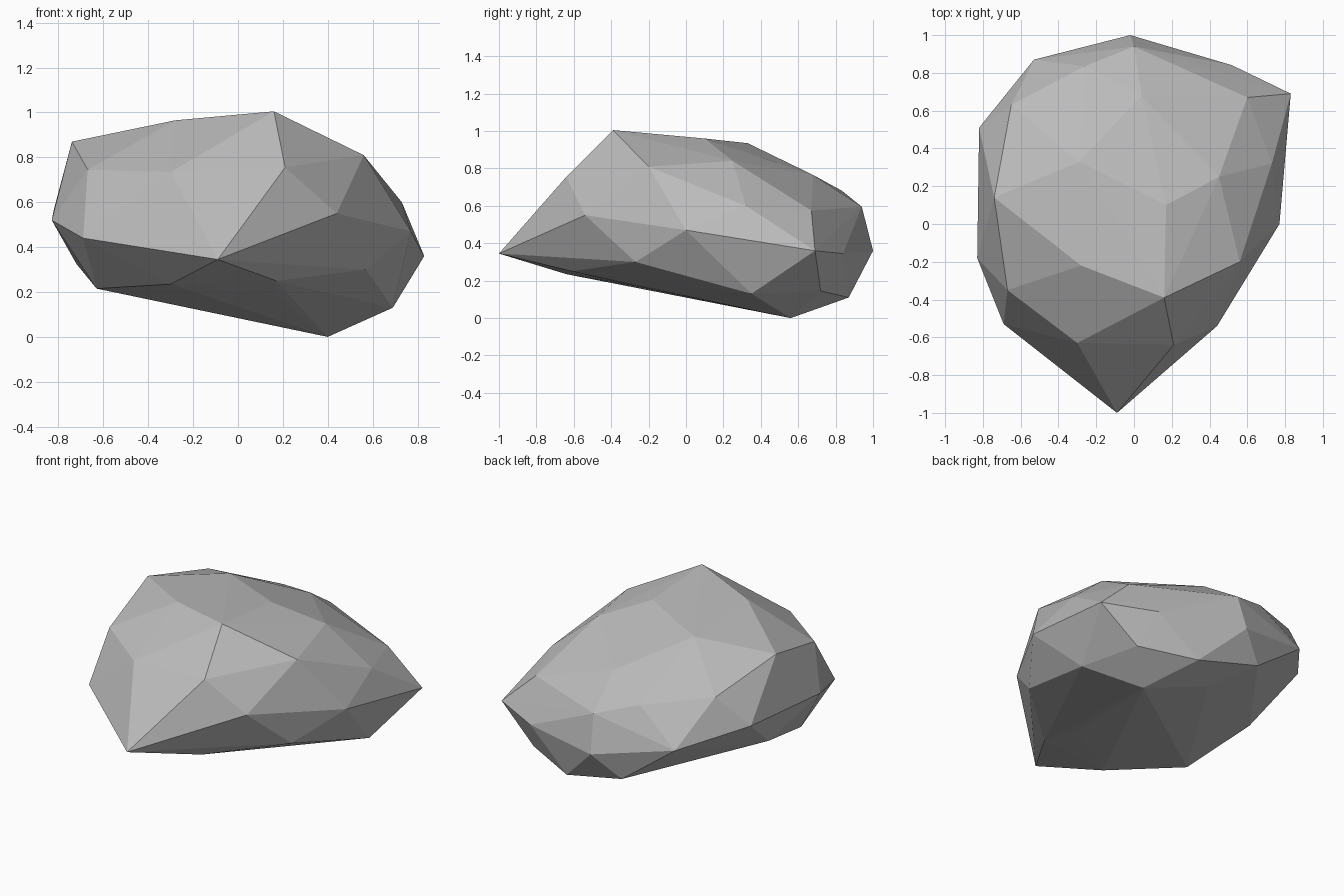
import bpy
import bmesh
from mathutils import Vector

# Remove the default cube only
default_cube = bpy.data.objects.get("Cube")
if default_cube:
    bpy.data.objects.remove(default_cube, do_unlink=True)

UNIT = 0.01  # the outlines below are given in hundredths

# Underside: low corners that the boulder rests on
underside = [(40, 56, 0), (0, 67, 11), (24, 87, 11), (69, 35, 13),
             (58, 72, 14.5), (17, -31, 18), (-30, 6, 16.5), (-18, 91, 21)]

# Lower belly: edge where the sides turn under
belly = [(57, -27, 30), (17, -61, 25), (-30, -64, 23.5),
         (-63, -27, 21.5), (-72, 19, 32.5)]

# Waist: widest outline, pointed at the front
waist = [(-2, 100, 36), (52, 84, 34.5), (83, 69, 36), (77, 0, 47),
         (44, -54, 55), (-9, -100, 34.5), (-69, -53, 44),
         (-83, -18, 52), (-82, 51, 57), (-53, 87, 47)]

# Shoulder: facets between the waist and the crown
shoulder = [(0, 94, 59.5), (-26, 83.5, 68), (-65, 63, 75.5), (4, 68, 76.5),
            (60, 67, 57.5), (73, 32, 60), (-67, -35, 74.5),
            (-30, -63, 73.5), (21, -64, 75.5)]

# Crown: top plateau, highest near the front
crown = [(45, 25, 84), (-29, 33, 93.5), (-74, 14, 87), (17, 10, 96),
         (56, -20, 81), (-28, -22, 96.5), (16, -39, 100.5)]


def make_material(name, colour):
    """One flat colour for both viewport and render."""
    material = bpy.data.materials.new(name)
    material.use_nodes = True
    material.diffuse_color = colour
    shader = next(node for node in material.node_tree.nodes
                  if node.type == 'BSDF_PRINCIPLED')
    shader.inputs["Base Color"].default_value = colour
    shader.inputs["Roughness"].default_value = 0.9
    return material


def faceted_shell(name, outlines, material):
    """Wrap stacked outlines in a closed, flat-faced shell."""
    bm = bmesh.new()
    for outline in outlines:
        for corner in outline:
            bm.verts.new(Vector(corner) * UNIT)
    hull = bmesh.ops.convex_hull(bm, input=bm.verts, use_existing_faces=False)
    leftovers = {item for key in ("geom_interior", "geom_unused")
                 for item in hull[key] if isinstance(item, bmesh.types.BMVert)}
    bmesh.ops.delete(bm, geom=list(leftovers), context='VERTS')
    bmesh.ops.recalc_face_normals(bm, faces=bm.faces)
    for face in bm.faces:
        face.smooth = False

    mesh = bpy.data.meshes.new(name)
    bm.to_mesh(mesh)
    bm.free()
    mesh.materials.append(material)
    shell = bpy.data.objects.new(name, mesh)
    bpy.context.collection.objects.link(shell)
    return shell


# Boulder: a single chiselled stone
stone_grey = make_material("stone_grey", (0.5, 0.5, 0.5, 1.0))
faceted_shell("boulder", [underside, belly, waist, shoulder, crown], stone_grey)
